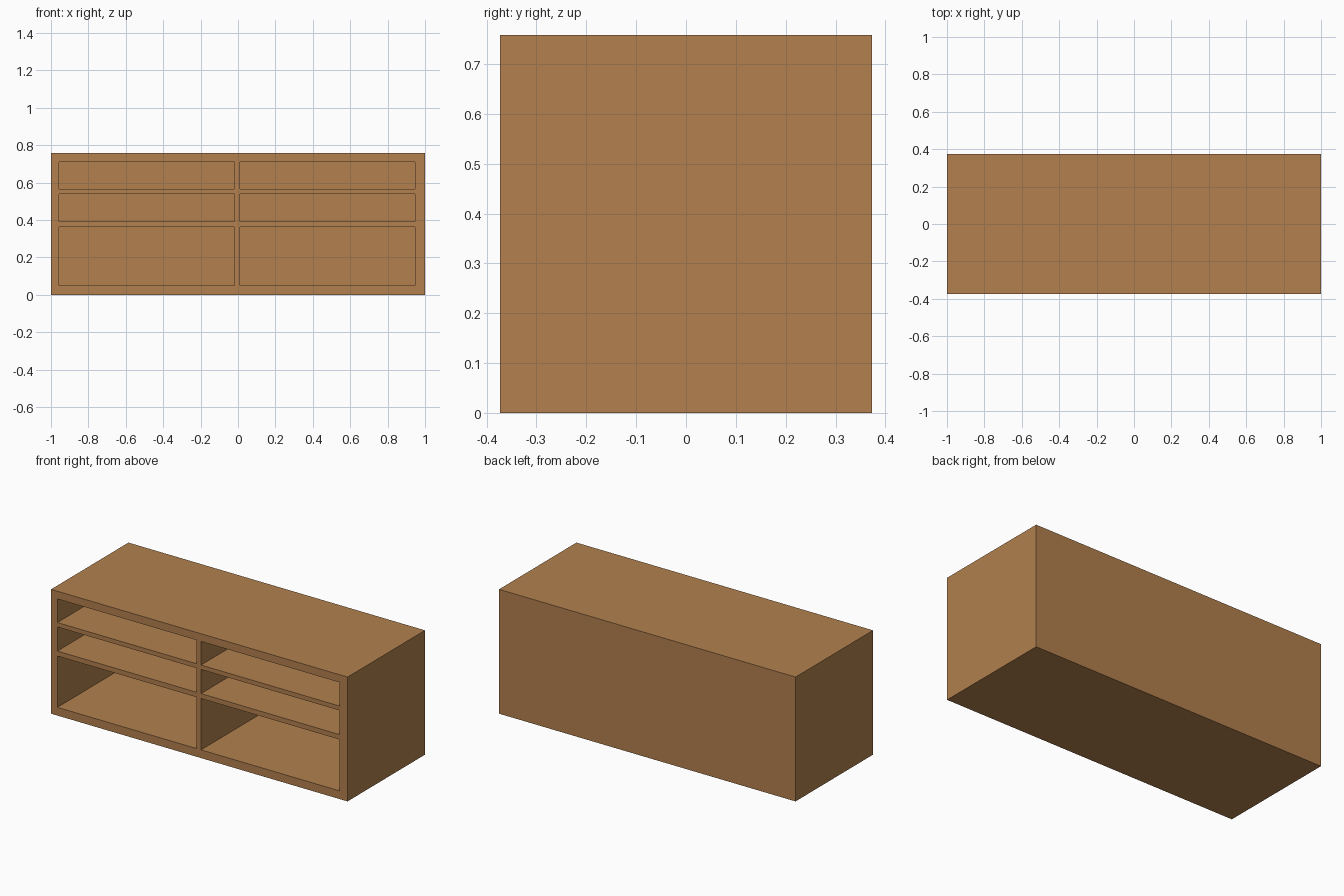
import bpy
import bmesh
from mathutils import Matrix, Vector

cube = bpy.data.objects.get("Cube")
if cube:
    bpy.data.objects.remove(cube, do_unlink=True)

# Overall size and compartment layout
HALF_DEPTH = 0.373
HEIGHT = 0.758
BACK_PANEL = 0.04
COLUMNS = [(-0.957, -0.018), (0.012, 0.947)]
ROWS = [(0.05, 0.363), (0.393, 0.54), (0.567, 0.711)]

# Wood material
wood = bpy.data.materials.new("warm_wood")
wood.use_nodes = True
colour = (0.445, 0.216, 0.076, 1)
wood.diffuse_color = colour
shader = next(n for n in wood.node_tree.nodes if n.type == 'BSDF_PRINCIPLED')
shader.inputs["Base Color"].default_value = colour
shader.inputs["Roughness"].default_value = 0.8


def add_box(bm, low, high):
    low, high = Vector(low), Vector(high)
    matrix = Matrix.Translation((low + high) / 2) @ Matrix.Diagonal((*(high - low), 1))
    bmesh.ops.create_cube(bm, size=1, matrix=matrix)


def make_object(name, boxes):
    bm = bmesh.new()
    for low, high in boxes:
        add_box(bm, low, high)
    mesh = bpy.data.meshes.new(name)
    bm.to_mesh(mesh)
    bm.free()
    mesh.materials.append(wood)
    obj = bpy.data.objects.new(name, mesh)
    bpy.context.scene.collection.objects.link(obj)
    return obj


# Solid cabinet body
cabinet = make_object("cabinet_body", [((-1, -HALF_DEPTH, 0), (1, HALF_DEPTH, HEIGHT))])

# Open compartments, cut from the front and stopping at the back panel
openings = make_object("compartment_cutter", [
    ((x0, -HALF_DEPTH - 0.1, z0), (x1, HALF_DEPTH - BACK_PANEL, z1))
    for x0, x1 in COLUMNS for z0, z1 in ROWS])
openings.hide_render = True

cut = cabinet.modifiers.new("compartments", 'BOOLEAN')
cut.operation = 'DIFFERENCE'
cut.solver = 'EXACT'
cut.object = openings
bpy.context.view_layer.objects.active = cabinet
bpy.ops.object.modifier_apply(modifier=cut.name)
bpy.data.objects.remove(openings, do_unlink=True)
